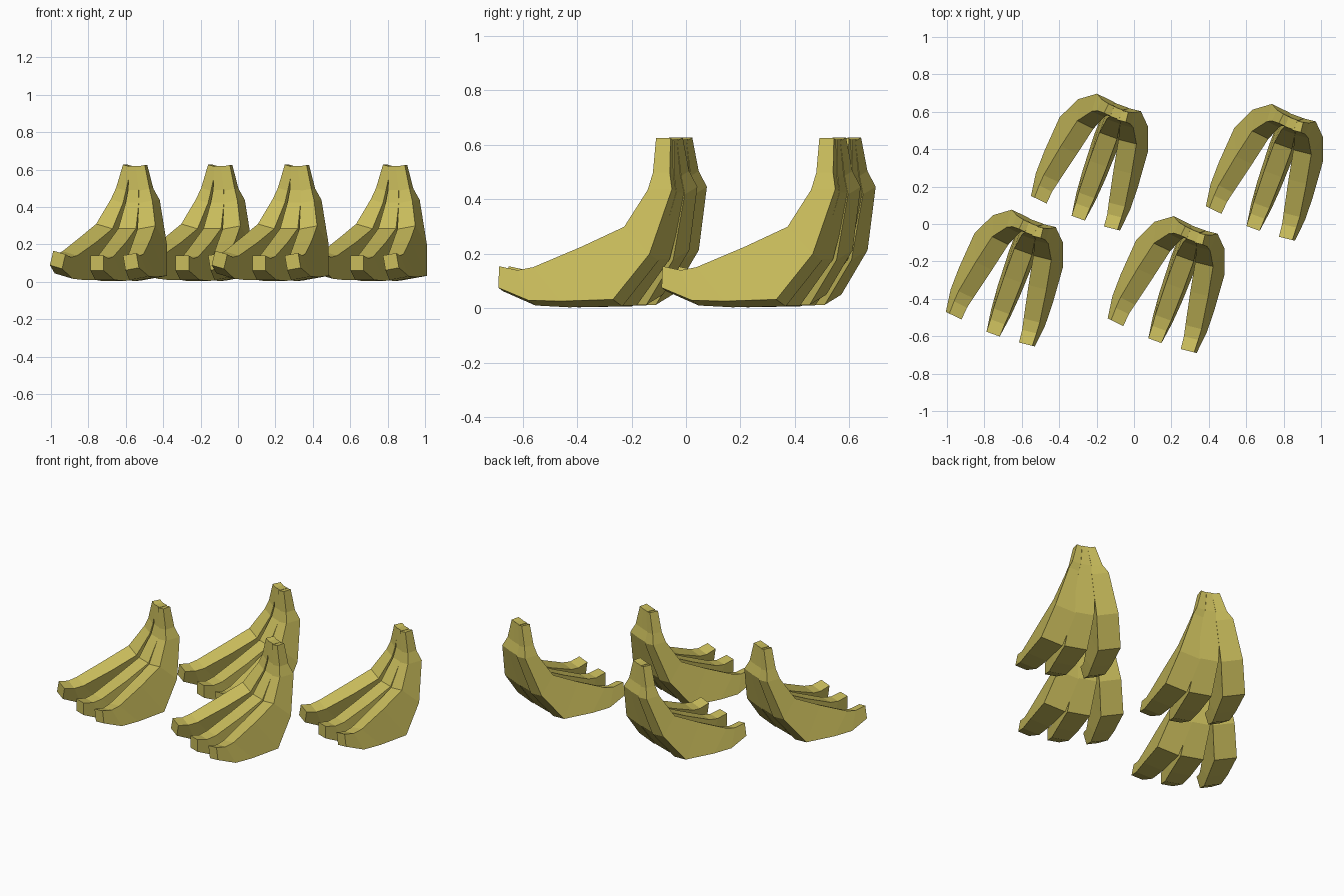
import bpy
import bmesh
from math import radians
from mathutils import Matrix, Vector

default_cube = bpy.data.objects.get("Cube")
if default_cube:
    bpy.data.objects.remove(default_cube, do_unlink=True)

STEM_HEIGHT = 0.62

# Peel colour
peel = bpy.data.materials.new("ripe_yellow_peel")
peel.use_nodes = True
peel_colour = (0.58, 0.50, 0.105, 1.0)
peel.diffuse_color = peel_colour
shader = peel.node_tree.nodes["Principled BSDF"]
shader.inputs["Base Color"].default_value = peel_colour
shader.inputs["Roughness"].default_value = 0.8

# Side profile from stem to tip:
# inner reach, inner height, inner width, outer reach, outer height, outer width
PROFILE = [
    (.03, .62, .05, -.025, .62, .05),
    (.035, .49, .06, -.03, .49, .07),
    (.05, .425, .075, -.046, .425, .11),
    (.13, .285, .10, .025, .18, .14),
    (.29, .21, .10, .155, .01, .145),
    (.47, .135, .09, .355, .005, .13),
    (.53, .125, .08, .48, .01, .11),
    (.6, .14, .075, .6, .06, .075),
]


def make_banana_mesh():
    """Loft four-sided sections into one faceted banana, pivoting at the stem top."""
    bm = bmesh.new()
    rings = []
    for in_reach, in_z, in_width, out_reach, out_z, out_width in PROFILE:
        ring = []
        for side, reach, height, width in (
            (-1, in_reach, in_z, in_width),
            (1, in_reach, in_z, in_width),
            (1, out_reach, out_z, out_width),
            (-1, out_reach, out_z, out_width),
        ):
            corner = Vector((side * width / 2, -reach, height - STEM_HEIGHT))
            ring.append(bm.verts.new(corner))
        rings.append(ring)
    for upper, lower in zip(rings, rings[1:]):
        for i in range(4):
            j = (i + 1) % 4
            bm.faces.new((upper[i], upper[j], lower[j], lower[i]))
    bm.faces.new(rings[0])
    bm.faces.new(rings[-1])
    bmesh.ops.recalc_face_normals(bm, faces=bm.faces)
    mesh = bpy.data.meshes.new("banana")
    bm.to_mesh(mesh)
    bm.free()
    mesh.materials.append(peel)
    return mesh


# Bananas fan out from the shared stem: name, stem x, stem y, yaw, roll
FAN = [
    ("right_banana", -.58, -.01, 26, -15),
    ("middle_banana", -.548, -.025, 20, 0),
    ("left_banana", -.515, -.04, 14, 10),
]

# Bunch placement
BUNCHES = {
    "front_right_bunch": (0, 0),
    "front_left_bunch": (.865, -.035),
    "back_right_bunch": (.455, .62),
    "back_left_bunch": (1.39, .565),
}

banana_mesh = make_banana_mesh()
for bunch_name, (shift_x, shift_y) in BUNCHES.items():
    for banana_name, stem_x, stem_y, yaw, roll in FAN:
        banana = bpy.data.objects.new(bunch_name + "_" + banana_name, banana_mesh)
        bpy.context.scene.collection.objects.link(banana)
        place = Matrix.Translation((stem_x + shift_x, stem_y + shift_y, STEM_HEIGHT))
        turn = Matrix.Rotation(radians(-yaw), 4, "Z")
        lean = Matrix.Rotation(radians(-roll), 4, "Y")
        banana.matrix_world = place @ turn @ lean
